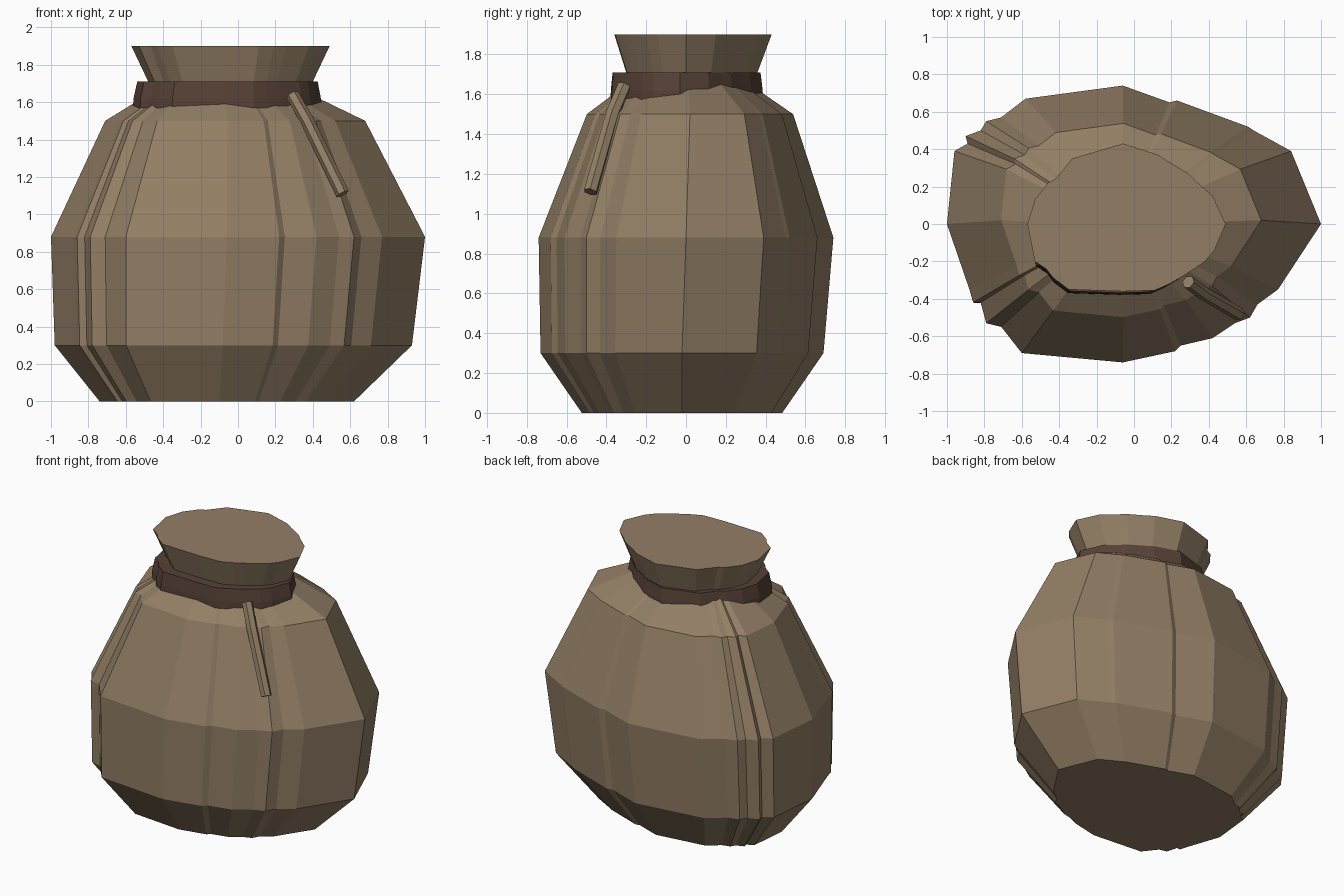
import bpy
import bmesh

cube = bpy.data.objects.get("Cube")
if cube:
    bpy.data.objects.remove(cube, do_unlink=True)


def make_material(name, color):
    mat = bpy.data.materials.new(name)
    mat.use_nodes = True
    mat.diffuse_color = color
    mat.node_tree.nodes["Principled BSDF"].inputs["Base Color"].default_value = color
    return mat


def loft(name, outline, rings, mat):
    """Stack scaled and shifted copies of an outline; each ring is (z, scale x, scale y, shift x, shift y)."""
    bm = bmesh.new()
    loops = []
    for z, sx, sy, dx, dy in rings:
        loops.append([bm.verts.new((x * sx + dx, y * sy + dy, z)) for x, y in outline])
    count = len(outline)
    for low, high in zip(loops, loops[1:]):
        for i in range(count):
            j = (i + 1) % count
            bm.faces.new((low[i], low[j], high[j], high[i]))
    bm.faces.new(list(reversed(loops[0])))
    bm.faces.new(loops[-1])
    bmesh.ops.recalc_face_normals(bm, faces=bm.faces[:])
    mesh = bpy.data.meshes.new(name)
    bm.to_mesh(mesh)
    bm.free()
    mesh.materials.append(mat)
    obj = bpy.data.objects.new(name, mesh)
    bpy.context.collection.objects.link(obj)
    return obj


burlap = make_material("burlap tan", (0.29, 0.21, 0.13, 1))
leather = make_material("dark brown tie", (0.095, 0.053, 0.037, 1))

# Widest cross-section of the sack, with its small cloth folds
body_outline = [
    (1, 0), (0.84, 0.39), (0.64, 0.5), (0.61, 0.52), (0.23, 0.66), (0.19, 0.65),
    (-0.06, 0.74), (-0.58, 0.67), (-0.71, 0.57), (-0.79, 0.55), (-0.82, 0.5),
    (-0.9, 0.47), (-0.89, 0.43), (-0.96, 0.39),
    (-1, 0), (-0.88, -0.35), (-0.86, -0.42), (-0.82, -0.42), (-0.79, -0.53),
    (-0.71, -0.55), (-0.6, -0.69), (-0.06, -0.74), (0.22, -0.68), (0.25, -0.65),
    (0.42, -0.61), (0.54, -0.53), (0.62, -0.5), (0.66, -0.43), (0.77, -0.35),
]
loft("sack_body", body_outline, [
    (0, 0.68, 0.68, -0.06, -0.02),
    (0.3, 0.955, 0.96, -0.025, -0.02),
    (0.88, 1, 1, 0, 0),
    (1.5, 0.695, 0.7, -0.015, 0.02),
    (1.66, 0.4, 0.4, -0.05, 0.01),
], burlap)

# Flared opening above the tie
collar_outline = [
    (0.49, 0), (0.42, 0.15), (0.33, 0.23), (0.29, 0.27), (0.19, 0.33), (0.13, 0.37),
    (-0.06, 0.43), (-0.33, 0.35), (-0.42, 0.24), (-0.46, 0.22), (-0.53, 0.13),
    (-0.57, 0), (-0.53, -0.2), (-0.47, -0.24), (-0.43, -0.29), (-0.35, -0.35),
    (-0.06, -0.36), (0.11, -0.355), (0.19, -0.32), (0.26, -0.28), (0.38, -0.2), (0.43, -0.14),
]
loft("sack_collar", collar_outline, [
    (1.68, 0.8, 0.8, -0.01, 0),
    (1.71, 0.83, 0.835, -0.007, 0),
    (1.9, 1, 1, 0, 0),
], burlap)

# Band tied around the neck
loft("neck_band", collar_outline, [
    (1.57, 0.95, 0.97, -0.02, -0.03),
    (1.62, 0.945, 0.965, -0.02, -0.03),
    (1.71, 0.91, 0.94, -0.02, -0.03),
], leather)

# Loose end of the cord hanging over the front
curve = bpy.data.curves.new("hanging_cord", "CURVE")
curve.dimensions = "3D"
curve.bevel_depth = 0.036
curve.bevel_resolution = 1
curve.use_fill_caps = True
path = [(0.29, -0.31, 1.64), (0.37, -0.37, 1.5), (0.56, -0.48, 1.11)]
spline = curve.splines.new("POLY")
spline.points.add(len(path) - 1)
for point, co in zip(spline.points, path):
    point.co = (*co, 1)
spline.use_smooth = False
curve.materials.append(burlap)
cord = bpy.data.objects.new("hanging_cord", curve)
bpy.context.collection.objects.link(cord)
